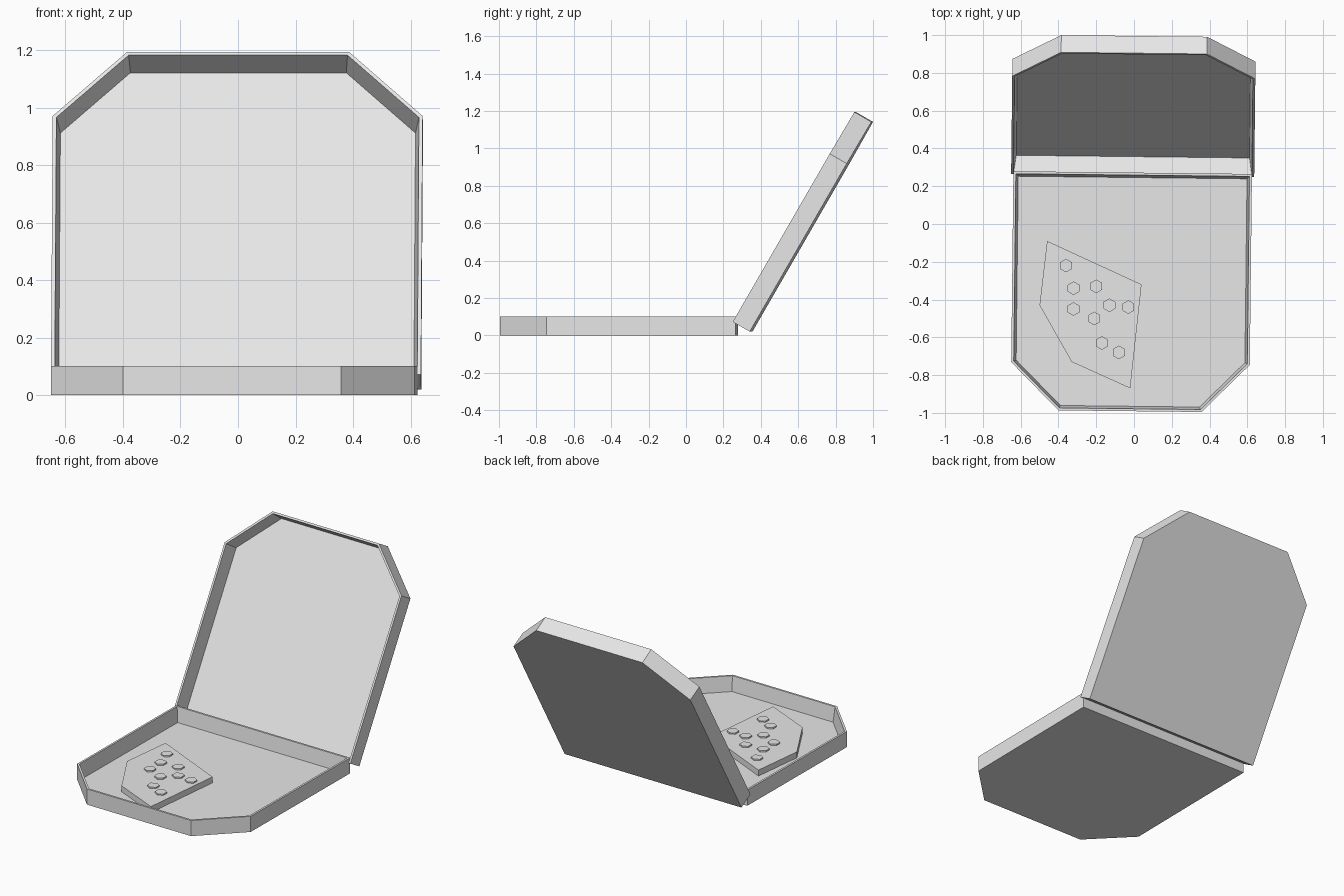
import bpy, bmesh
from math import radians
from mathutils import Matrix, Vector

cube = bpy.data.objects.get("Cube")
if cube:
    bpy.data.objects.remove(cube, do_unlink=True)

card = bpy.data.materials.new("plain light grey")
card.use_nodes = True
card.diffuse_color = (0.8, 0.8, 0.8, 1)
card.node_tree.nodes["Principled BSDF"].inputs["Base Color"].default_value = (0.8, 0.8, 0.8, 1)


def finish(bm, name, matrix=None):
    bmesh.ops.recalc_face_normals(bm, faces=bm.faces)
    mesh = bpy.data.meshes.new(name)
    bm.to_mesh(mesh)
    bm.free()
    mesh.materials.append(card)
    obj = bpy.data.objects.new(name, mesh)
    if matrix:
        obj.matrix_world = matrix
    bpy.context.collection.objects.link(obj)
    return obj


def prism(bm, outline, z0, z1):
    """Extrude an anticlockwise outline upwards and return its top face."""
    bottom = bm.faces.new([bm.verts.new((x, y, z0)) for x, y in outline])
    result = bmesh.ops.extrude_face_region(bm, geom=[bottom], use_keep_orig=True)
    top = next(g for g in result["geom"] if isinstance(g, bmesh.types.BMFace))
    bmesh.ops.translate(bm, verts=top.verts[:], vec=(0, 0, z1 - z0))
    bmesh.ops.recalc_face_normals(bm, faces=bm.faces)
    return top


def tray(name, width, length, height, matrix):
    """Open tray with its hinge edge on y = 0 and two cut front corners."""
    w, cut, wall = width / 2, 0.2 * width, 0.013
    outline = [(w, 0), (-w, 0), (-w, cut - length), (cut - w, -length),
               (w - cut, -length), (w, cut - length)]
    bm = bmesh.new()
    top = prism(bm, outline, 0, height)
    # Rim, then slightly sloping inner walls down to the floor
    bmesh.ops.inset_region(bm, faces=[top], thickness=wall, use_even_offset=True)
    bmesh.ops.inset_region(bm, faces=[top], thickness=wall, use_even_offset=True)
    bmesh.ops.translate(bm, verts=top.verts[:], vec=(0, 0, 0.005 - height))
    return finish(bm, name, matrix)


# Box base and the lid, tilted open behind it
yaw = Matrix.Rotation(radians(-0.65), 4, 'Z')
tray("box_base", 1.263, 1.263, 0.102,
     Matrix.Translation((-0.007, 0.272, 0)) @ yaw)
tray("box_lid", 1.287, 1.295, 0.105,
     Matrix.Translation((-0.006, 0.348, 0.02)) @ yaw
     @ Matrix.Rotation(radians(60), 4, 'X') @ Matrix.Rotation(radians(180), 4, 'Z'))

# Slice lying on the floor of the base
slice_outline = [(-0.46, -0.09), (-0.5, -0.43), (-0.33, -0.73),
                 (-0.02, -0.87), (0.04, -0.32)]
bm = bmesh.new()
prism(bm, slice_outline, 0.005, 0.044)
finish(bm, "slice")

# Six-sided toppings on the slice
spots = [(-0.36, -0.22), (-0.32, -0.34), (-0.32, -0.45),
         (-0.21, -0.50), (-0.20, -0.33), (-0.13, -0.43),
         (-0.03, -0.44), (-0.17, -0.63), (-0.08, -0.68)]
bm = bmesh.new()
for x, y in spots:
    bmesh.ops.create_cone(bm, cap_ends=True, segments=6, radius1=0.036,
                          radius2=0.036, depth=0.012,
                          matrix=Matrix.Translation(Vector((x, y, 0.047))))
finish(bm, "toppings")
